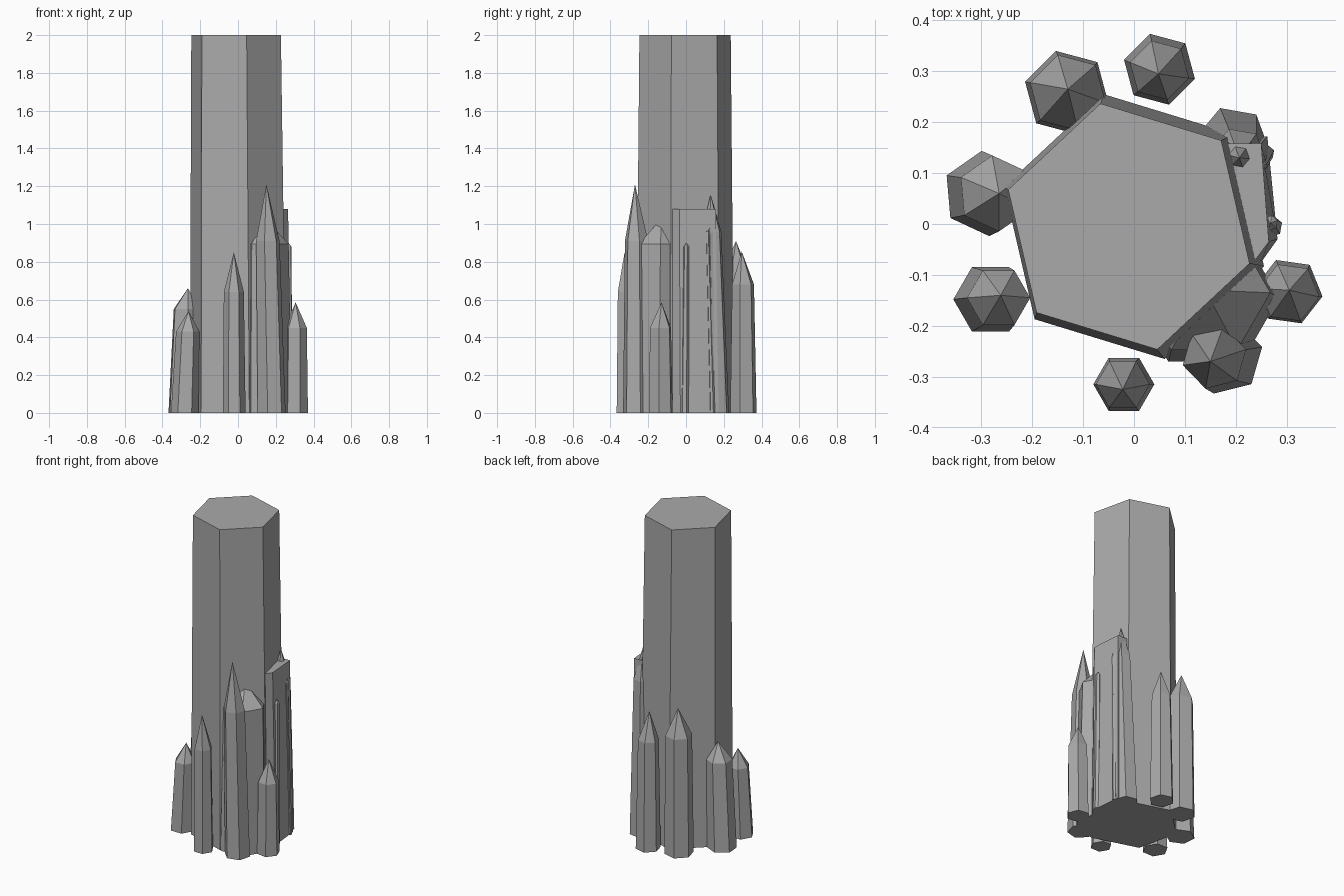
import bpy
import bmesh
from math import cos, sin, radians

if "Cube" in bpy.data.objects:
    bpy.data.objects.remove(bpy.data.objects["Cube"])

# Single stone colour
GREY = (0.4, 0.4, 0.4, 1)
stone = bpy.data.materials.new("grey_stone")
stone.use_nodes = True
stone.diffuse_color = GREY
bsdf = next(n for n in stone.node_tree.nodes if n.type == 'BSDF_PRINCIPLED')
bsdf.inputs["Base Color"].default_value = GREY


def hexagon(center, radius, turn):
    return [(center[0] + radius * cos(radians(turn + 60 * i)),
             center[1] + radius * sin(radians(turn + 60 * i))) for i in range(6)]


def shard(name, bottom, top, height, tip=None):
    """Loft a bottom outline to a top outline, ending flat or in a point."""
    bm = bmesh.new()
    low = [bm.verts.new((x, y, 0)) for x, y in bottom]
    high = [bm.verts.new((x, y, height)) for x, y in top]
    bm.faces.new(low[::-1])
    count = len(low)
    point = bm.verts.new(tip) if tip else None
    for i in range(count):
        j = (i + 1) % count
        bm.faces.new((low[i], low[j], high[j], high[i]))
        if point:
            bm.faces.new((high[i], high[j], point))
    if not point:
        bm.faces.new(high)
    bmesh.ops.recalc_face_normals(bm, faces=bm.faces)
    mesh = bpy.data.meshes.new(name)
    bm.to_mesh(mesh)
    bm.free()
    mesh.materials.append(stone)
    obj = bpy.data.objects.new(name, mesh)
    bpy.context.collection.objects.link(obj)


# Tall flat-topped column
shard("main_column", hexagon((0, -0.005), 0.267, 43),
      hexagon((-0.01, -0.005), 0.248, 43), 2)

# Flat-topped slab leaning on the left side
slab_top = [(0.12, -0.075), (0.235, -0.075), (0.265, -0.035), (0.25, 0.158), (0.12, 0.158)]
slab_base = [(0.12, -0.075), (0.25, -0.075), (0.282, -0.03), (0.262, 0.172), (0.12, 0.172)]
shard("side_slab", slab_base, slab_top, 1.08)

# Pointed crystals: base centre, base radius, turn, shoulder centre,
# shoulder radius, shoulder height, tip
crystals = {
    "front_crystal": ((-0.02, -0.315), 0.06, 0, (-0.022, -0.315), 0.053, 0.64, (-0.022, -0.325, 0.85)),
    "tall_front_crystal": ((0.178, -0.26), 0.076, 14, (0.158, -0.262), 0.064, 0.91, (0.15, -0.27, 1.21)),
    "left_crystal": ((0.304, -0.133), 0.067, 52, (0.305, -0.135), 0.06, 0.45, (0.305, -0.13, 0.585)),
    "back_crystal": ((0.05, 0.304), 0.072, 45, (0.05, 0.302), 0.06, 0.68, (0.048, 0.295, 0.855)),
    "broad_back_crystal": ((-0.132, 0.258), 0.085, 45, (-0.13, 0.258), 0.077, 0.74, (-0.13, 0.265, 0.91)),
    "right_crystal": ((-0.292, 0.06), 0.084, 35, (-0.272, 0.06), 0.075, 0.55, (-0.265, 0.06, 0.66)),
    "low_right_crystal": ((-0.282, -0.148), 0.073, 0, (-0.266, -0.145), 0.062, 0.43, (-0.262, -0.14, 0.54)),
    "back_left_crystal": ((0.194, 0.16), 0.072, 50, (0.205, 0.135), 0.055, 0.96, (0.207, 0.13, 1.155)),
    "buttress_crystal": ((0.14, -0.145), 0.145, 0, (0.138, -0.135), 0.13, 0.895, (0.14, -0.13, 1.03)),
    "thin_crystal": ((0.27, -0.005), 0.022, 20, (0.268, 0.002), 0.015, 0.88, (0.268, 0.002, 0.9)),
    "sliver_crystal": ((0.262, 0.14), 0.014, 20, (0.252, 0.115), 0.01, 0.95, (0.252, 0.115, 0.99)),
}
for name, (base, r0, turn, shoulder, r1, height, tip) in crystals.items():
    shard(name, hexagon(base, r0, turn), hexagon(shoulder, r1, turn), height, tip)
